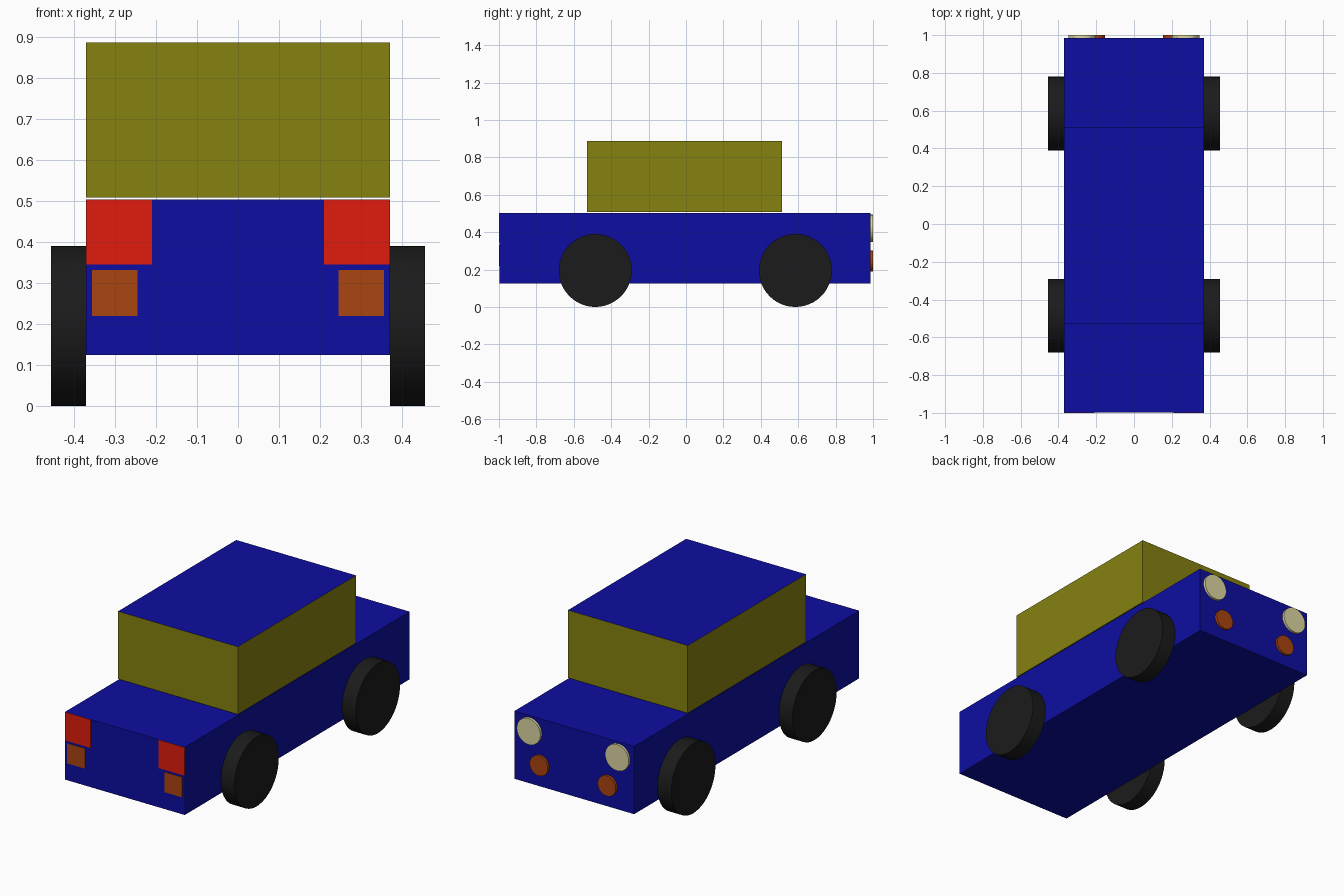
import bpy, bmesh
from math import radians
from mathutils import Matrix, Vector

if "Cube" in bpy.data.objects:
    bpy.data.objects.remove(bpy.data.objects["Cube"])


def paint(name, r, g, b):
    m = bpy.data.materials.new(name)
    m.diffuse_color = (r, g, b, 1)
    m.use_nodes = True
    m.node_tree.nodes["Principled BSDF"].inputs["Base Color"].default_value = m.diffuse_color
    return m


BLUE = paint("blue_paint", 0.004, 0.004, 0.36)
OLIVE = paint("olive_glass", 0.24, 0.22, 0.005)
RED = paint("red_lens", 0.75, 0.012, 0.004)
ORANGE = paint("orange_lens", 0.40, 0.058, 0.005)
CREAM = paint("cream_lens", 0.72, 0.68, 0.36)
RUBBER = paint("rubber", 0.011, 0.011, 0.011)


def finish(bm, name, mat):
    me = bpy.data.meshes.new(name)
    bm.to_mesh(me)
    bm.free()
    me.materials.append(mat)
    ob = bpy.data.objects.new(name, me)
    bpy.context.collection.objects.link(ob)
    return ob


def box(name, lo, hi, mat):
    lo, hi = Vector(lo), Vector(hi)
    bm = bmesh.new()
    bmesh.ops.create_cube(bm, size=1, matrix=Matrix.Translation((lo + hi) / 2)
                          @ Matrix.Diagonal((*(hi - lo), 1)))
    return finish(bm, name, mat)


def disc(name, center, radius, depth, axis, mat, sides=48):
    rot = Matrix.Rotation(radians(90), 4, 'Y' if axis == 'X' else 'X')
    bm = bmesh.new()
    bmesh.ops.create_cone(bm, cap_ends=True, segments=sides, radius1=radius,
                          radius2=radius, depth=depth,
                          matrix=Matrix.Translation(center) @ rot)
    for f in bm.faces:
        f.smooth = len(f.verts) == 4
    for e in bm.edges:
        e.smooth = all(f.smooth for f in e.link_faces)
    return finish(bm, name, mat)


# Lower body
box("body", (-0.37, -0.998, 0.125), (0.37, 0.986, 0.503), BLUE)

# Cabin with window-coloured walls and a painted roof
cabin = box("cabin", (-0.37, -0.53, 0.508), (0.37, 0.513, 0.886), OLIVE)
cabin.data.materials.append(BLUE)
for face in cabin.data.polygons:
    if face.normal.z > 0.9:
        face.material_index = 1

for side, s in (("left", -1), ("right", 1)):
    # Wheels
    for end, y in (("front", -0.485), ("back", 0.585)):
        disc(f"{end}_{side}_wheel", (s * 0.4125, y, 0.195), 0.195, 0.085, 'X', RUBBER)

    # Square lamps on the -y end
    for name, x0, x1, z0, z1, mat in (
            ("red_lamp", 0.21, 0.37, 0.345, 0.503, RED),
            ("square_indicator", 0.245, 0.355, 0.22, 0.332, ORANGE)):
        xs = sorted((s * x0, s * x1))
        box(f"{side}_{name}", (xs[0], -1.0, z0), (xs[1], -0.998, z1), mat)

    # Round lamps on the +y end
    disc(f"{side}_round_lamp", (s * 0.273, 0.993, 0.42), 0.073, 0.014, 'Y', CREAM)
    disc(f"{side}_round_indicator", (s * 0.21, 0.993, 0.245), 0.056, 0.014, 'Y', ORANGE)
